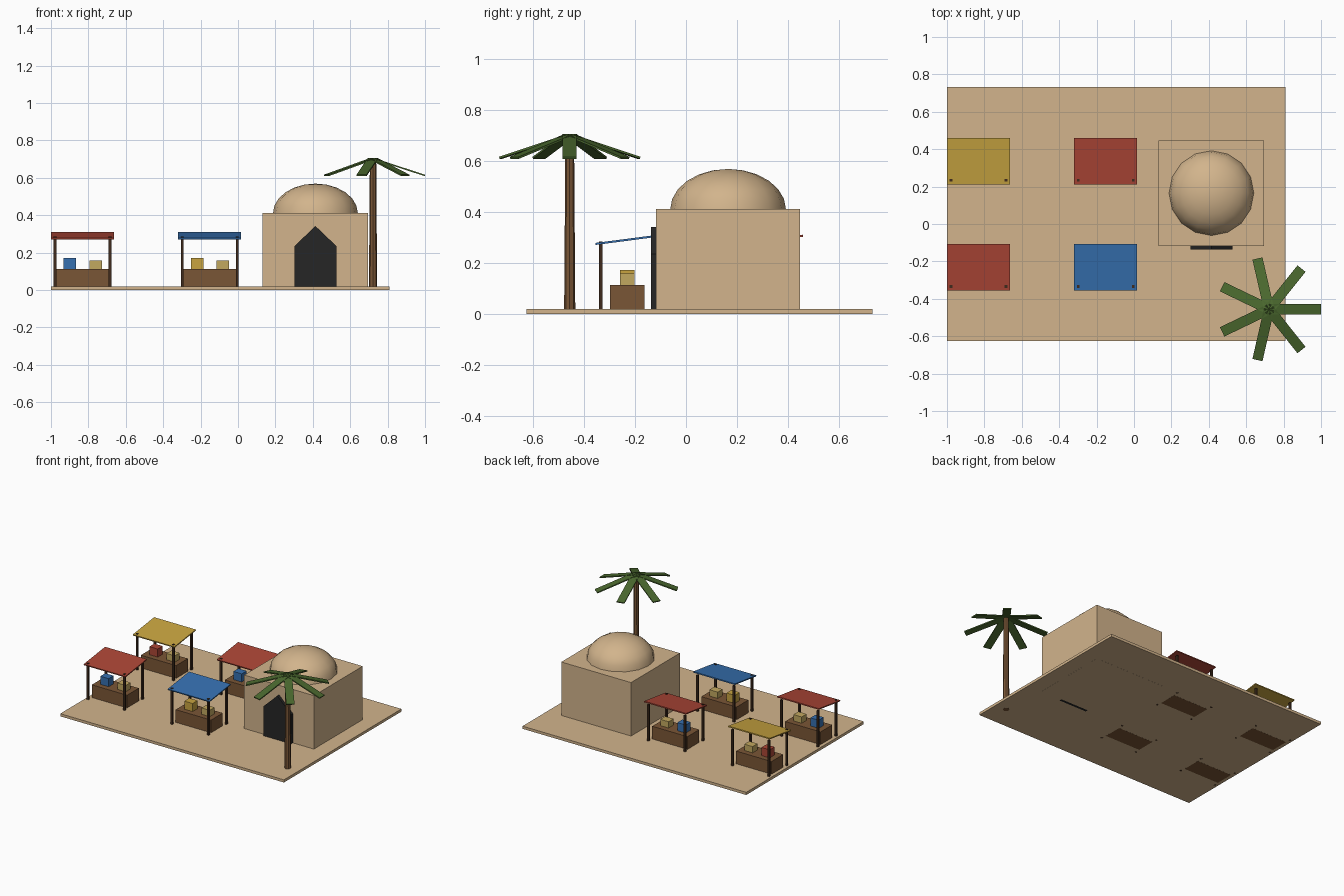
import bpy, bmesh, math
from mathutils import Matrix, Vector

if "Cube" in bpy.data.objects:
    bpy.data.objects.remove(bpy.data.objects["Cube"])


def mat(name, r, g, b):
    lin = [(c / 255 / 12.92) if c < 11 else ((c / 255 + 0.055) / 1.055) ** 2.4 for c in (r, g, b)]
    m = bpy.data.materials.new(name)
    m.diffuse_color = (*lin, 1)
    m.use_nodes = True
    m.node_tree.nodes["Principled BSDF"].inputs["Base Color"].default_value = m.diffuse_color
    return m


TAN = mat("sand_tan", 210, 180, 140)
RED = mat("cloth_red", 172, 70, 54)
BLUE = mat("cloth_blue", 54, 112, 176)
YELLOW = mat("cloth_yellow", 200, 164, 64)
WOOD = mat("wood_brown", 122, 86, 54)
DARK = mat("post_dark_brown", 62, 42, 28)
STRAW = mat("straw", 194, 168, 96)
GREEN = mat("palm_green", 74, 104, 46)
BLACK = mat("doorway_black", 38, 38, 38)


def finish(bm, name, material):
    bmesh.ops.recalc_face_normals(bm, faces=bm.faces)
    me = bpy.data.meshes.new(name)
    bm.to_mesh(me)
    bm.free()
    me.materials.append(material)
    ob = bpy.data.objects.new(name, me)
    bpy.context.collection.objects.link(ob)
    return ob


def box(name, material, centre, size, rot=Matrix()):
    bm = bmesh.new()
    bmesh.ops.create_cube(bm, size=1)
    m = Matrix.Translation(centre) @ rot @ Matrix.Diagonal((*size, 1))
    bmesh.ops.transform(bm, matrix=m, verts=bm.verts)
    return finish(bm, name, material)


def standing(name, material, x, y, w, d, z0, z1):
    return box(name, material, (x, y, (z0 + z1) / 2), (w, d, z1 - z0))


# Ground slab and house block
standing("ground_slab", TAN, -0.095, 0.053, 1.81, 1.358, 0.0005, 0.02)
HX, HY = 0.414, 0.165
standing("house_block", TAN, HX, HY, 0.564, 0.564, 0, 0.411)

# Dome: upper half of a flattened sphere
bm = bmesh.new()
bmesh.ops.create_uvsphere(bm, u_segments=16, v_segments=12, radius=0.227)
bmesh.ops.delete(bm, geom=[v for v in bm.verts if v.co.z < -0.01], context='VERTS')
bmesh.ops.transform(bm, verts=bm.verts,
                    matrix=Matrix.Translation((HX, HY, 0.41)) @ Matrix.Diagonal((1, 1, 0.7, 1)))
for f in bm.faces:
    f.smooth = True
finish(bm, "dome", TAN)

# Pointed doorway slab
bm = bmesh.new()
outline = [(-0.112, 0), (0.112, 0), (0.112, 0.235), (0, 0.342), (-0.112, 0.235)]
face = bm.faces.new([bm.verts.new((HX + x, -0.137, z)) for x, z in outline])
ext = bmesh.ops.extrude_face_region(bm, geom=[face])
bmesh.ops.translate(bm, vec=(0, 0.022, 0),
                    verts=[v for v in ext["geom"] if isinstance(v, bmesh.types.BMVert)])
finish(bm, "doorway", BLACK)


# Market stalls: counter, four posts, sloping canopy, two goods boxes
def stall(tag, x, y, cloth, goods):
    standing(tag + "_counter", WOOD, x, y, 0.286, 0.135, 0, 0.113)
    for i, (sx, sy) in enumerate([(-1, -1), (1, -1), (1, 1), (-1, 1)]):
        standing(f"{tag}_post_{i + 1}", DARK, x + sx * 0.147, y + sy * 0.103, 0.014, 0.014, 0, 0.285)
    box(tag + "_canopy", cloth, (x, y, 0.291), (0.337, 0.249, 0.008),
        Matrix.Rotation(0.13, 4, 'X'))
    standing(tag + "_large_goods", goods, x - 0.067, y, 0.067, 0.057, 0.113, 0.172)
    standing(tag + "_small_goods", STRAW, x + 0.071, y, 0.067, 0.057, 0.113, 0.159)


stall("front_left_stall", -0.8315, -0.231, RED, BLUE)
stall("front_right_stall", -0.152, -0.231, BLUE, YELLOW)
stall("back_left_stall", -0.8315, 0.336, YELLOW, RED)
stall("back_right_stall", -0.152, 0.336, RED, BLUE)

# Palm tree: tapered trunk and seven drooping fronds
PX, PY = 0.722, -0.456
bm = bmesh.new()
bmesh.ops.create_cone(bm, cap_ends=True, segments=8, radius1=0.022, radius2=0.017, depth=0.697,
                      matrix=Matrix.Translation((PX, PY, 0.3485)))
finish(bm, "palm_trunk", WOOD)
for i in range(7):
    rot = Matrix.Rotation(i * math.tau / 7, 4, 'Z') @ Matrix.Rotation(0.315, 4, 'Y')
    centre = Vector((PX, PY, 0.703)) + rot @ Vector((0.146, 0, 0))
    box(f"palm_frond_{i + 1}", GREEN, centre, (0.291, 0.055, 0.008), rot)
